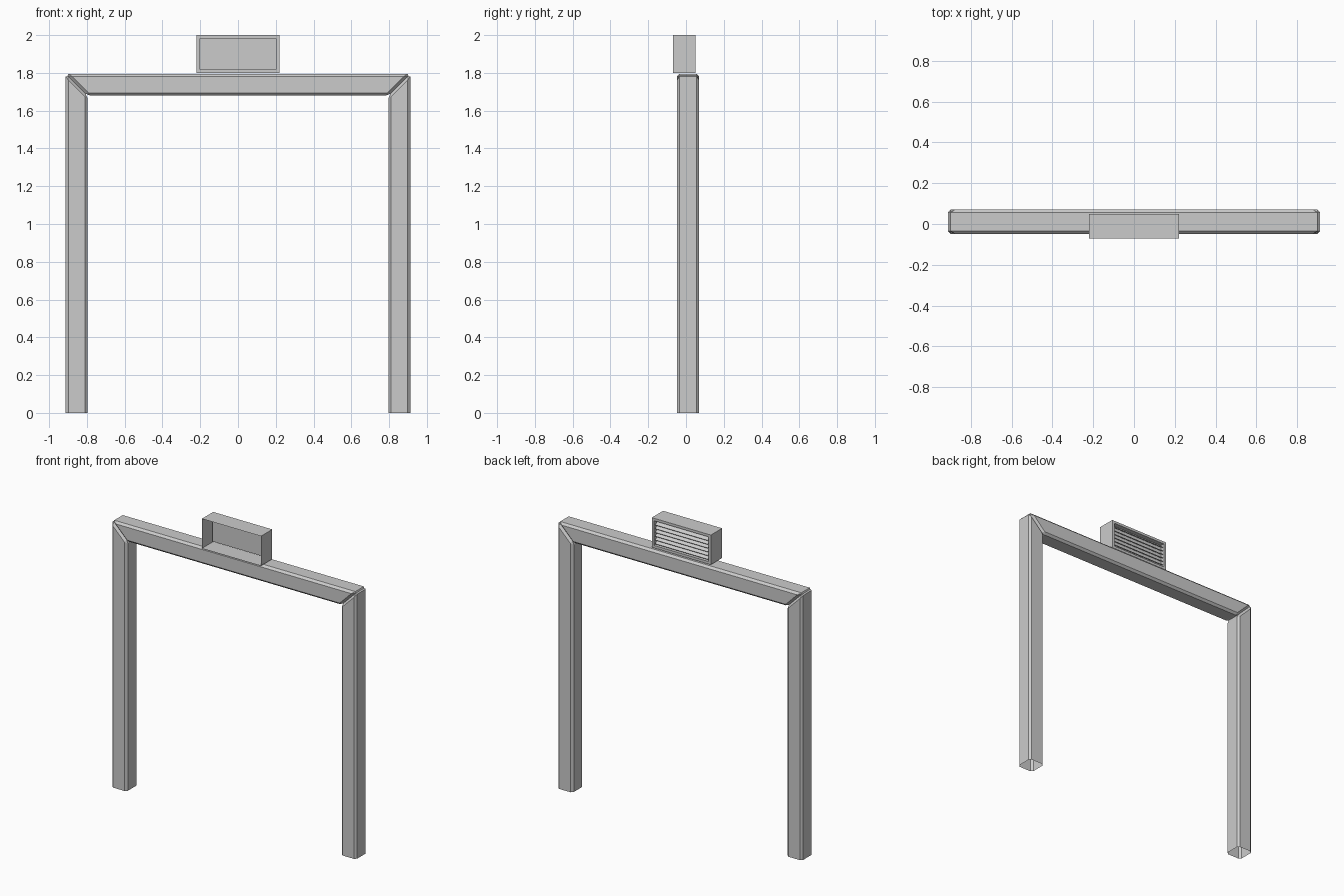
import bpy, bmesh
from mathutils import Matrix

if "Cube" in bpy.data.objects:
    bpy.data.objects.remove(bpy.data.objects["Cube"])

OUT, INN = 0.912, 0.797          # frame half widths
TOP, LOW = 1.795, 1.68           # beam heights
Y0, Y1 = -0.048, 0.07            # frame depth
BEV = 0.014


def finish(name, bm):
    bmesh.ops.recalc_face_normals(bm, faces=bm.faces)
    me = bpy.data.meshes.new(name)
    bm.to_mesh(me)
    bm.free()
    ob = bpy.data.objects.new(name, me)
    bpy.context.collection.objects.link(ob)
    return ob


def frame_bar(name, outline, open_bottom=False):
    """Extrude an xz outline through the frame depth and chamfer it."""
    bm = bmesh.new()
    face = bm.faces.new([bm.verts.new((x, Y0, z)) for x, z in outline])
    ext = bmesh.ops.extrude_face_region(bm, geom=[face], use_keep_orig=True)
    moved = [v for v in ext["geom"] if isinstance(v, bmesh.types.BMVert)]
    bmesh.ops.translate(bm, verts=moved, vec=(0, Y1 - Y0, 0))
    bmesh.ops.recalc_face_normals(bm, faces=bm.faces)
    if open_bottom:
        bottom = [f for f in bm.faces if all(v.co.z < 1e-5 for v in f.verts)]
        bmesh.ops.delete(bm, geom=bottom, context='FACES_ONLY')
    edges = [e for e in bm.edges if not e.is_boundary]
    bmesh.ops.bevel(bm, geom=edges, offset=BEV, segments=1,
                    profile=0.5, affect='EDGES', clamp_overlap=True)
    return finish(name, bm)


# Mitred legs, open underneath
for side, s in (("left", -1), ("right", 1)):
    frame_bar(side + "_leg",
              [(s * OUT, 0), (s * INN, 0), (s * INN, LOW), (s * OUT, TOP)], True)

# Mitred cross beam
frame_bar("cross_beam", [(-OUT, TOP), (-INN, LOW), (INN, LOW), (OUT, TOP)])

# Thin-walled box: open at the front, shallow pocket in the back
BX, BZ0, BZ1, BF, BB = 0.22, 1.80, 2.0, -0.07, 0.05
BORDER, POCKET = 0.024, 0.03
bm = bmesh.new()
bmesh.ops.create_cube(bm, size=1, matrix=Matrix.Translation((0, (BF + BB) / 2, (BZ0 + BZ1) / 2))
                      @ Matrix.Diagonal((2 * BX, BB - BF, BZ1 - BZ0, 1)))
front = [f for f in bm.faces if f.normal.y < -0.5]
bmesh.ops.delete(bm, geom=front, context='FACES_ONLY')
back = next(f for f in bm.faces if f.normal.y > 0.5)
bmesh.ops.inset_region(bm, faces=[back], thickness=BORDER)
ext = bmesh.ops.extrude_face_region(bm, geom=[back])
bmesh.ops.delete(bm, geom=[back], context='FACES_ONLY')
bmesh.ops.translate(bm, vec=(0, -POCKET, 0),
                    verts=[v for v in ext["geom"] if isinstance(v, bmesh.types.BMVert)])
finish("vent_box", bm)

# Slanted louvre slats in the pocket
COUNT = 6
pitch = (BZ1 - BZ0 - 2 * BORDER) / COUNT
bm = bmesh.new()
for i in range(COUNT):
    z = BZ0 + BORDER + (i + 0.5) * pitch
    m = (Matrix.Translation((0, BB - POCKET / 2, z))
         @ Matrix.Rotation(-0.6, 4, 'X')
         @ Matrix.Diagonal((2 * (BX - BORDER), 0.03, 0.005, 1)))
    bmesh.ops.create_cube(bm, size=1, matrix=m)
finish("vent_slats", bm)
